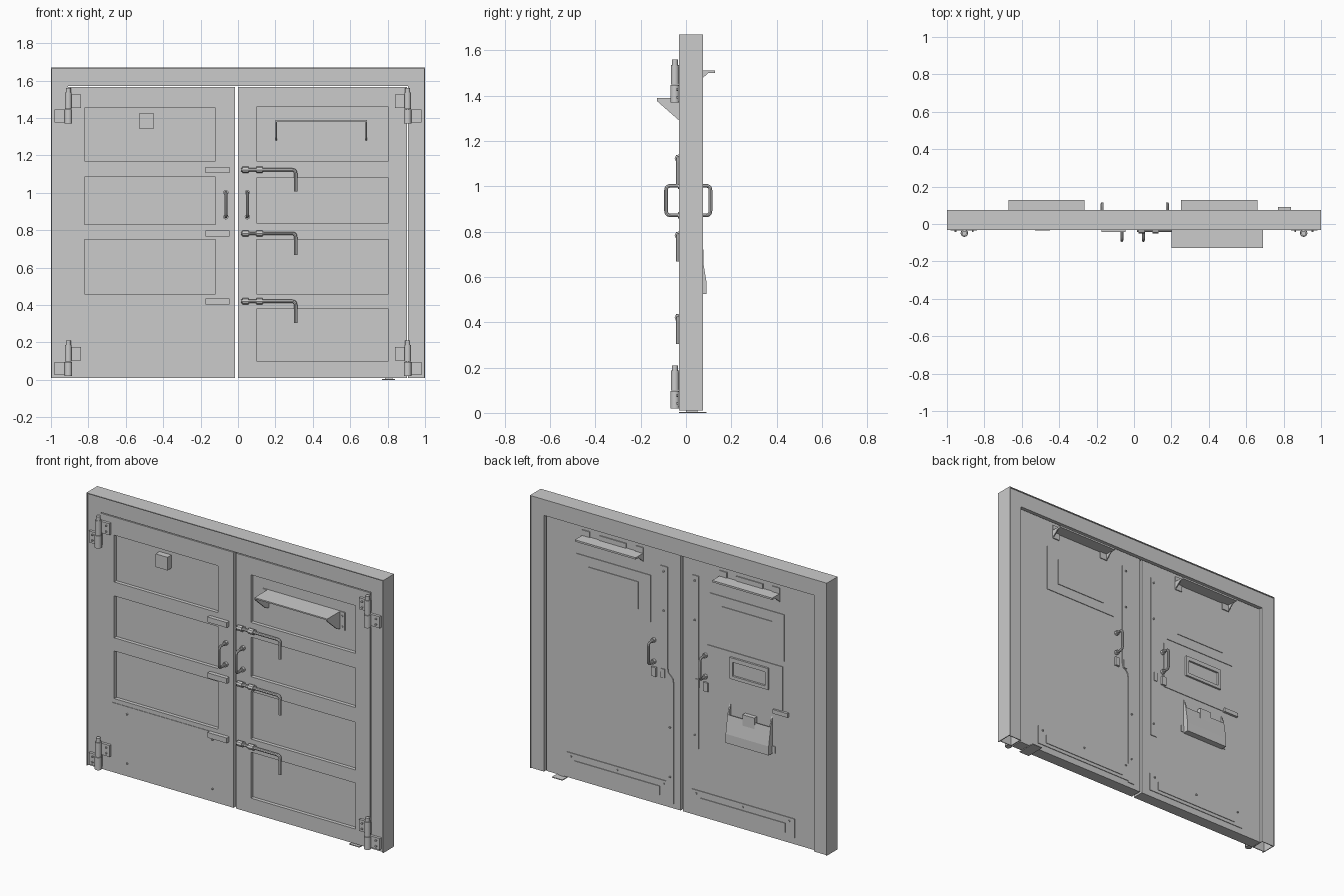
import bpy, bmesh, math
from mathutils import Vector

if "Cube" in bpy.data.objects:
    bpy.data.objects.remove(bpy.data.objects["Cube"])

F, B = -0.02, 0.052        # door front and back faces
LIP_F, LIP_B = -0.031, 0.074


def finish(name, bm):
    bmesh.ops.recalc_face_normals(bm, faces=bm.faces)
    me = bpy.data.meshes.new(name)
    bm.to_mesh(me)
    bm.free()
    ob = bpy.data.objects.new(name, me)
    bpy.context.collection.objects.link(ob)
    return ob


def activate(ob):
    bpy.ops.object.select_all(action='DESELECT')
    ob.select_set(True)
    bpy.context.view_layer.objects.active = ob


def boxes(name, items):
    """One object from several (x0, x1, y0, y1, z0, z1) boxes."""
    bm = bmesh.new()
    for x0, x1, y0, y1, z0, z1 in items:
        vs = bmesh.ops.create_cube(bm, size=1)['verts']
        for v in vs:
            v.co = ((x0 + x1) / 2 + v.co.x * (x1 - x0), (y0 + y1) / 2 + v.co.y * (y1 - y0),
                    (z0 + z1) / 2 + v.co.z * (z1 - z0))
    return finish(name, bm)


def prism(name, pts, d):
    """Extrude a 3D outline along vector d."""
    bm = bmesh.new()
    f = bm.faces.new([bm.verts.new(p) for p in pts])
    r = bmesh.ops.extrude_face_region(bm, geom=[f])
    bmesh.ops.translate(bm, vec=d, verts=[v for v in r['geom'] if isinstance(v, bmesh.types.BMVert)])
    return finish(name, bm)


def cyl(name, p, r, h, axis='z', n=16):
    bpy.ops.mesh.primitive_cylinder_add(vertices=n, radius=r, depth=h, location=p)
    ob = bpy.context.object
    ob.name = name
    if axis == 'y':
        ob.rotation_euler.x = math.pi / 2
    if axis == 'x':
        ob.rotation_euler.y = math.pi / 2
    if n > 8:
        bpy.ops.object.shade_smooth_by_angle()
    return ob


def rod(name, pts, r, fillet):
    """Round bar along a path with rounded bends."""
    pts = [Vector(p) for p in pts]
    path = [pts[0]]
    for a, b, c in zip(pts, pts[1:], pts[2:]):
        s, e = b + (a - b).normalized() * fillet, b + (c - b).normalized() * fillet
        for i in range(6):
            t = i / 5
            path.append(s * (1 - t) ** 2 + b * 2 * t * (1 - t) + e * t * t)
    path.append(pts[-1])
    cu = bpy.data.curves.new(name, 'CURVE')
    cu.dimensions = '3D'
    cu.bevel_depth, cu.bevel_resolution, cu.use_fill_caps = r, 2, True
    sp = cu.splines.new('POLY')
    sp.points.add(len(path) - 1)
    for q, p in zip(sp.points, path):
        q.co = (*p, 1)
    ob = bpy.data.objects.new(name, cu)
    bpy.context.collection.objects.link(ob)
    activate(ob)
    bpy.ops.object.convert(target='MESH')
    bpy.ops.object.shade_smooth_by_angle()


def bolts(name, spots, y):
    for x, z in spots:
        cyl(name, (x, y, z), 0.006, 0.008, 'y', 6)


# Hollow sheet-metal frame with thin outer lip, posts open at the bottom
t = 0.005
posts = []
for s in (-1, 1):
    for a, b, y0, y1 in ((1 - t, 1, LIP_F, LIP_B), (0.91, 0.91 + t, F, LIP_B - 0.006),
                         (0.91, 1 - t, F, F + t), (0.91, 1 - t, 0.063, 0.068)):
        lo, hi = sorted((s * a, s * b))
        posts.append((lo, hi, y0, y1, 0.01, 1.67 - t))
boxes('frame_posts', posts)
boxes('frame_header', [(-1, 1, LIP_F, LIP_B, 1.67 - t, 1.67), (-0.91, 0.91, F, 0.068, 1.57, 1.67 - t)])


# Doors with recessed front panels
def door(name, x0, x1, px0, px1, rows):
    ob = boxes(name, [(x0, x1, F, B, 0.01, 1.565)])
    cut = boxes(name + '_cutter', [(px0, px1, F - 0.05, F + 0.022, a, b) for a, b in rows])
    cut.hide_render = True
    m = ob.modifiers.new('panels', 'BOOLEAN')
    m.operation, m.object, m.solver = 'DIFFERENCE', cut, 'EXACT'
    activate(ob)
    bpy.ops.object.modifier_apply(modifier='panels')
    bpy.data.objects.remove(cut)


door('left_door', -0.908, -0.015, -0.82, -0.12, [(1.17, 1.455), (0.83, 1.085), (0.46, 0.75)])
door('right_door', 0, 0.903, 0.10, 0.805, [(1.17, 1.46), (0.84, 1.08), (0.46, 0.75), (0.10, 0.38)])

# Lower cover plate and small square plate on the left door
boxes('lower_cover', [(-0.83, -0.10, F - 0.003, F, 0.05, 0.435)])
bolts('cover_bolt', [(x, z) for x in (-0.73, -0.155) for z in (0.09, 0.39)], F - 0.006)
boxes('square_plate', [(-0.53, -0.45, -0.036, F + 0.022, 1.345, 1.425)])

# Hinges: stepped barrel with a frame leaf and a door leaf
for s in (-1, 1):
    for z in (0.02, 1.37):
        x, y = s * 0.907, -0.049
        cyl('hinge_lower_barrel', (x, y, z + 0.038), 0.020, 0.076)
        cyl('hinge_upper_barrel', (x, y, z + 0.122), 0.018, 0.088)
        cyl('hinge_cap', (x, y, z + 0.178), 0.013, 0.024)
        for a, b, dz in ((0.90, 0.98, 0.005), (0.84, 0.915, 0.085)):
            lo, hi = sorted((s * a, s * b))
            boxes('hinge_leaf', [(lo, hi, -0.036, F, z + dz, z + dz + 0.07)])
            bx = s * (0.955 if a > 0.87 else 0.862)
            bolts('hinge_bolt', [(bx, z + dz + 0.018), (bx, z + dz + 0.052)], -0.039)

# Three latch bars with collars, and keepers on the other door
for z in (1.123, 0.783, 0.42):
    boxes('latch_keeper', [(-0.175, -0.045, -0.044, F, z - 0.016, z + 0.016)])
    rod('latch_bar', [(0.015, -0.035, z), (0.308, -0.035, z), (0.308, -0.035, z - 0.115)], 0.009, 0.02)
    for x in (0.04, 0.115):
        cyl('latch_collar', (x, -0.033, z), 0.017, 0.034, 'x', 8)
        boxes('latch_base', [(x - 0.025, x + 0.025, -0.032, F, z - 0.011, z + 0.011)])


# Pull handles on both faces
def handle(x, face, out):
    rod('pull_handle', [(x, face, 0.872), (x, out, 0.872), (x, out, 1.002), (x, face, 1.002)], 0.008, 0.02)
    for z in (0.872, 1.002):
        y = face + 0.008 * (1 if out > face else -1)
        cyl('handle_foot', (x, y, z), 0.014, 0.016, 'y', 12)


for x in (-0.065, 0.05):
    handle(x, F, -0.088)
for x in (-0.17, 0.178):
    handle(x, B, 0.108)

# Front canopy: flat top, triangular ends, side flanges
W = F + 0.022
boxes('canopy_top', [(0.2, 0.69, -0.127, W, 1.381, 1.389)])
for x, fx in ((0.2, 0.168), (0.682, 0.69)):
    prism('canopy_end', [(x, W, 1.385), (x, -0.127, 1.385), (x, -0.127, 1.375), (x, -0.03, 1.29), (x, W, 1.28)],
          (0.008, 0, 0))
    boxes('canopy_flange', [(fx, fx + 0.032, W - 0.006, W, 1.28, 1.389)])
    bolts('canopy_bolt', [(fx + 0.015, 1.30), (fx + 0.015, 1.365)], W - 0.008)

# Rear details
for s, x0, x1 in ((1, 0.25, 0.66), (-1, -0.67, -0.265)):
    # shallow hood on brackets
    boxes('rear_hood', [(x0, x1, B, 0.127, 1.500, 1.511)])
    mid = (x0 + x1) / 2
    boxes('rear_hood_tabs', [(x0, x0 + 0.05, B, B + 0.006, 1.46, 1.545), (x1 - 0.05, x1, B, B + 0.006, 1.46, 1.545),
                             (mid - 0.09, mid + 0.09, B, B + 0.006, 1.505, 1.54)])
    for x in (x0, x1 - 0.006):
        prism('rear_hood_bracket', [(x, B, 1.502), (x, B + 0.05, 1.502), (x, B, 1.46)], (0.006, 0, 0))
    # stepped inner plates
    lo, hi = sorted((s * 0.20, s * 0.70))
    boxes('rear_plate', [(lo, hi, B, B + 0.004, 1.105, 1.39)])
    boxes('rear_inset_plate', [(lo + 0.08, hi - 0.08, B, B + 0.008, 1.165, 1.33)])
    # kick plates
    lo, hi = sorted((s * 0.075, s * 0.77))
    boxes('kick_plate', [(lo, hi, B, B + 0.004, 0.05, 0.165)])
    boxes('kick_strip', [(lo + 0.06, hi - 0.06, B, B + 0.008, 0.07, 0.125)])
    bolts('kick_bolt', [(lo + k * (hi - lo) / 4, 0.145) for k in (0.2, 2, 3.8)], B + 0.006)
    # latch stops
    boxes('latch_stops', [(s * 0.175 - 0.015, s * 0.175 + 0.015, B, B + 0.012, 0.785, 0.84),
                          (s * 0.115 - 0.012, s * 0.115 + 0.012, B, B + 0.010, 0.79, 0.845)])

# Edge strips beside the centre gap
edge = [(0.135, 1.47), (0.085, 1.47), (0.085, 0.86), (0.08, 0.83), (0.05, 0.80), (0.044, 0.77), (0.044, 0.04),
        (0.09, 0.04), (0.09, 0.74), (0.096, 0.77), (0.128, 0.80), (0.135, 0.83)]
prism('right_edge_strip', [(x, B, z) for x, z in edge], (0, 0.005, 0))
boxes('left_edge_strip', [(-0.125, -0.08, B, B + 0.005, 0.42, 1.47)])
bolts('strip_bolt', [(0.11, 1.44), (0.11, 1.2), (0.067, 0.5), (0.067, 0.2), (-0.10, 1.44), (-0.10, 1.2), (-0.10, 0.5)],
      B + 0.008)

# Backing plate, small window frame and open pocket on the left door's rear
boxes('rear_mid_plate', [(-0.69, -0.18, B, B + 0.004, 0.78, 1.07)])
boxes('window_frame', [(-0.60, -0.34, B, B + 0.016, 1.015, 1.04), (-0.60, -0.34, B, B + 0.016, 0.91, 0.93),
                       (-0.60, -0.58, B, B + 0.016, 0.93, 1.015), (-0.36, -0.34, B, B + 0.016, 0.93, 1.015)])
boxes('rear_stop', [(-0.73, -0.63, B, B + 0.015, 0.775, 0.80)])
for x in (-0.62, -0.338):
    prism('pocket_side', [(x, B, 0.75), (x, 0.070, 0.70), (x, 0.090, 0.58), (x, 0.090, 0.53), (x, B, 0.53)],
          (0.008, 0, 0))
    boxes('pocket_flange', [(x - 0.02, x + 0.028, B, B + 0.004, 0.53, 0.57)])
boxes('pocket_floor', [(-0.62, -0.33, B, 0.090, 0.525, 0.535)])
prism('pocket_front', [(-0.62, 0.090, 0.53), (-0.62, 0.090, 0.58), (-0.62, 0.072, 0.69), (-0.62, 0.068, 0.69),
                       (-0.62, 0.085, 0.58), (-0.62, 0.085, 0.53)], (0.29, 0, 0))
boxes('pocket_tab', [(-0.515, -0.435, B, 0.078, 0.64, 0.72)])

# Floor plate under the right door
boxes('floor_plate', [(0.77, 0.84, -0.03, 0.09, 0, 0.005), (0.785, 0.825, 0, 0.05, 0.005, 0.012)])
